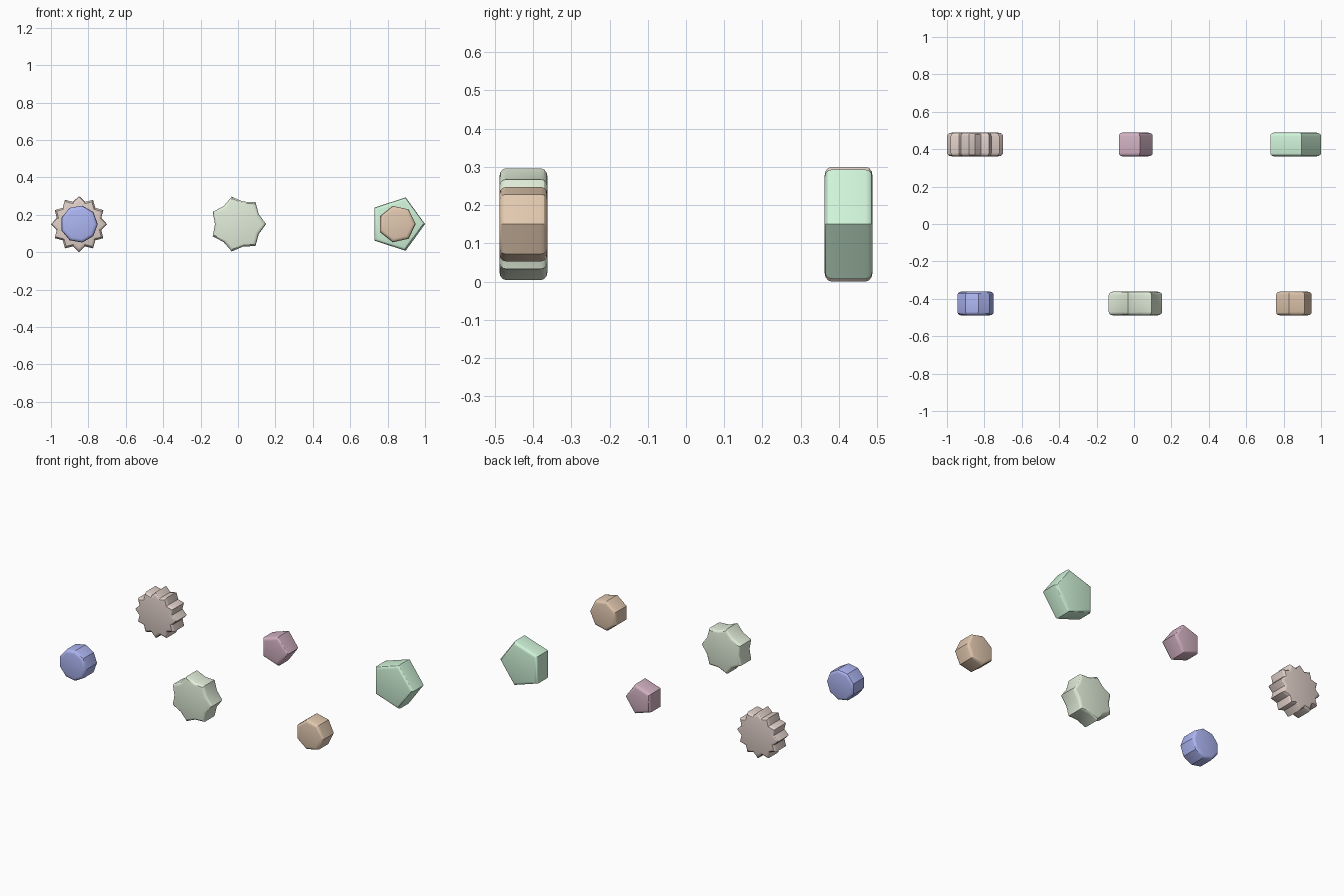
import bpy, bmesh
from math import sin, cos, pi

if "Cube" in bpy.data.objects:
    bpy.data.objects.remove(bpy.data.objects["Cube"])

THICK, ROUND = 0.126, 0.018


def outline(points, radius, inner=None):
    """Regular polygon, or a star when an inner ratio is given."""
    if inner is None:
        return [(radius * cos(2 * pi * i / points), radius * sin(2 * pi * i / points))
                for i in range(points)]
    ring = []
    for i in range(points * 2):
        r = radius if i % 2 == 0 else radius * inner
        ring.append((r * cos(pi * i / points), r * sin(pi * i / points)))
    return ring


def prism(name, ring, x, y, color):
    """Prism along y with rounded rims on both caps."""
    bm = bmesh.new()
    front = [bm.verts.new((px, -THICK / 2, pz)) for px, pz in ring]
    back = [bm.verts.new((px, THICK / 2, pz)) for px, pz in ring]
    caps = [bm.faces.new(front), bm.faces.new(back[::-1])]
    n = len(ring)
    for i in range(n):
        j = (i + 1) % n
        bm.faces.new((front[j], front[i], back[i], back[j]))
    bmesh.ops.recalc_face_normals(bm, faces=bm.faces)
    rims = [e for f in caps for e in f.edges]
    bmesh.ops.bevel(bm, geom=rims, offset=ROUND, offset_type='OFFSET',
                    segments=3, profile=0.5, affect='EDGES', clamp_overlap=True)
    mesh = bpy.data.meshes.new(name)
    bm.to_mesh(mesh)
    bm.free()
    mat = bpy.data.materials.new(name + "_color")
    mat.diffuse_color = (*color, 1)
    mat.use_nodes = True
    mat.node_tree.nodes["Principled BSDF"].inputs["Base Color"].default_value = mat.diffuse_color
    mesh.materials.append(mat)
    ob = bpy.data.objects.new(name, mesh)
    ob.location = (x, y, 0.15)
    bpy.context.collection.objects.link(ob)
    bpy.ops.object.select_all(action='DESELECT')
    ob.select_set(True)
    bpy.context.view_layer.objects.active = ob
    bpy.ops.object.shade_smooth_by_angle()


COL, ROW = 0.85, 0.425

# front row
prism("nine_sided_token", outline(9, 0.10), -COL, -ROW, (0.42, 0.47, 0.90))
prism("seven_point_star", outline(7, 0.15, 0.82), 0, -ROW, (0.76, 0.85, 0.70))
prism("seven_sided_token", outline(7, 0.10), COL, -ROW, (0.76, 0.58, 0.43))

# back row
prism("twelve_point_star", outline(12, 0.15, 0.82), -COL, ROW, (0.75, 0.63, 0.58))
prism("small_pentagon_token", outline(5, 0.10), 0, ROW, (0.64, 0.44, 0.53))
prism("large_pentagon_token", outline(5, 0.15), COL, ROW, (0.63, 0.90, 0.69))
